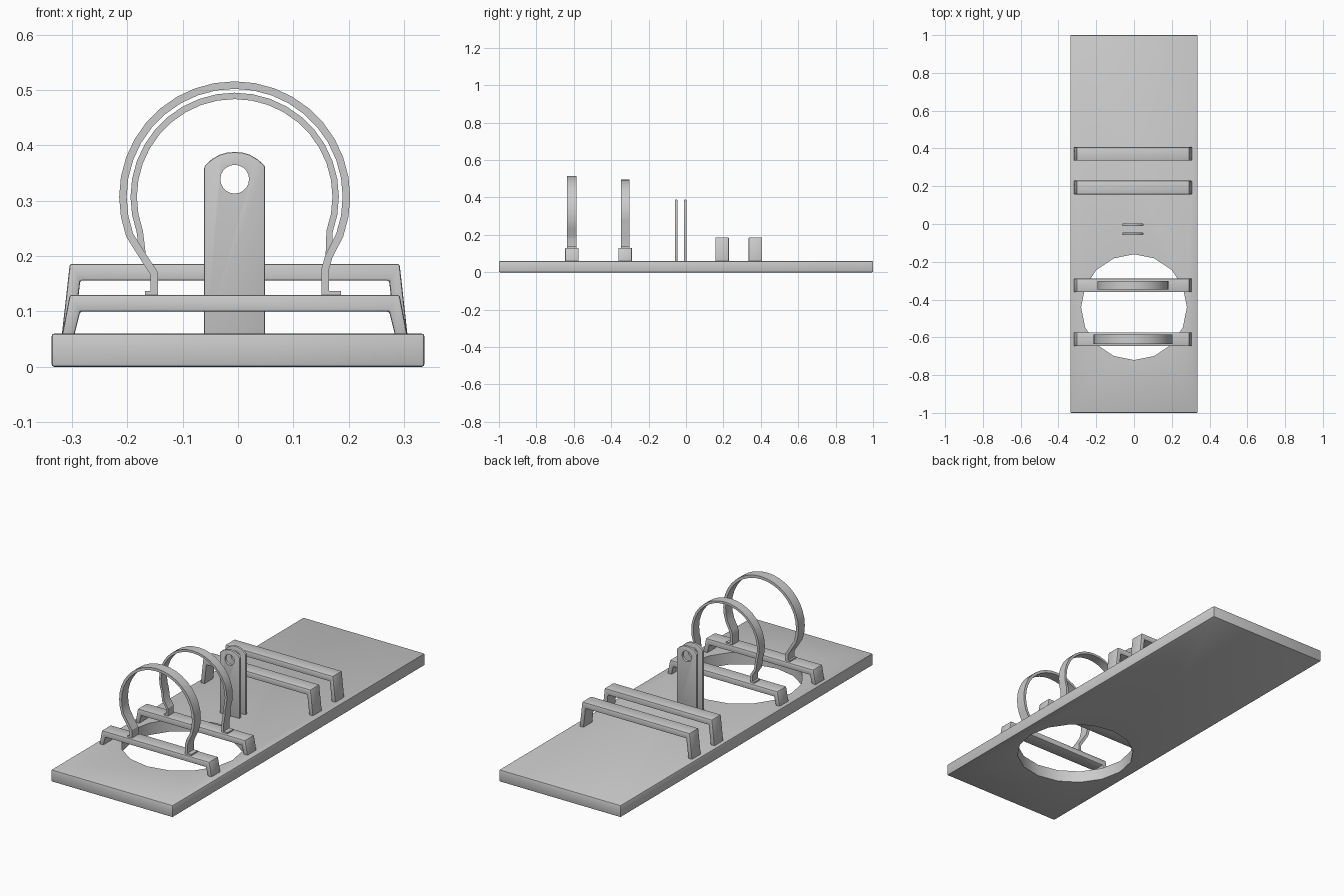
import bpy
import bmesh
from math import sin, cos, radians
from mathutils import Vector

default = bpy.data.objects.get("Cube")
if default:
    bpy.data.objects.remove(default, do_unlink=True)

grey = bpy.data.materials.new("plain_grey")
grey.use_nodes = True
GREY = (0.6, 0.6, 0.6, 1)
grey.diffuse_color = GREY
grey.node_tree.nodes["Principled BSDF"].inputs["Base Color"].default_value = GREY

CX = -0.006      # shared centre line of the upright parts
BASE_TOP = 0.06


def extrude_profile(name, points, y, depth, bevel=0.0):
    """Extrude an (x, z) outline along y, centred on the given y."""
    bm = bmesh.new()
    face = bm.faces.new([bm.verts.new((x, y - depth / 2, z)) for x, z in points])
    new = bmesh.ops.extrude_face_region(bm, geom=[face])["geom"]
    moved = [v for v in new if isinstance(v, bmesh.types.BMVert)]
    bmesh.ops.translate(bm, verts=moved, vec=(0, depth, 0))
    bmesh.ops.recalc_face_normals(bm, faces=bm.faces)
    mesh = bpy.data.meshes.new(name)
    bm.to_mesh(mesh)
    bm.free()
    mesh.materials.append(grey)
    obj = bpy.data.objects.new(name, mesh)
    bpy.context.collection.objects.link(obj)
    if bevel:
        mod = obj.modifiers.new("Soft edges", 'BEVEL')
        mod.width = bevel
        mod.segments = 2
        mod.limit_method = 'ANGLE'
        mod.angle_limit = radians(35)
    return obj


def drill(obj, location, radius, sides, rotation=(0, 0, 0)):
    """Cut a round hole with a hidden cylinder."""
    bpy.ops.mesh.primitive_cylinder_add(vertices=sides, radius=radius, depth=0.3,
                                        location=location, rotation=rotation)
    cutter = bpy.context.object
    cutter.name = obj.name + "_cutter"
    cutter.data.materials.append(grey)
    mod = obj.modifiers.new("Hole", 'BOOLEAN')
    mod.operation = 'DIFFERENCE'
    mod.solver = 'EXACT'
    mod.object = cutter
    finish(obj)
    bpy.data.objects.remove(cutter, do_unlink=True)


def finish(obj):
    """Apply modifiers and smooth the gentle edges."""
    bpy.ops.object.select_all(action='DESELECT')
    obj.select_set(True)
    bpy.context.view_layer.objects.active = obj
    for mod in list(obj.modifiers):
        bpy.ops.object.modifier_apply(modifier=mod.name)
    bpy.ops.object.shade_smooth_by_angle(angle=radians(30))


def strip_outline(path, thickness):
    """Offset an open path to both sides to give a closed outline."""
    pts = [Vector(p) for p in path]
    left, right = [], []
    for i, p in enumerate(pts):
        a = (p - pts[max(i - 1, 0)]).normalized()
        b = (pts[min(i + 1, len(pts) - 1)] - p).normalized()
        t = (a + b).normalized()
        n = Vector((-t.y, t.x))
        stretch = 1 / max(n.dot(Vector((-b.y, b.x))) if b.length else 1, 0.6)
        left.append(p + n * thickness / 2 * stretch)
        right.append(p - n * thickness / 2 * stretch)
    return left + right[::-1]


# Base board with a large round opening
base = extrude_profile("base_board", [(-0.337, 0), (0.337, 0), (0.337, BASE_TOP),
                                      (-0.337, BASE_TOP)], 0, 2, 0.005)
drill(base, (0, -0.44, 0.03), 0.28, 16)

# Cross bars on splayed legs
for name, y, top in (("front_bar", -0.61, 0.13), ("second_bar", -0.325, 0.13),
                     ("third_bar", 0.193, 0.186), ("rear_bar", 0.371, 0.186)):
    half = [(0.313, BASE_TOP - 0.008), (0.298, top), (0, top)]
    under = [(0, top - 0.03), (0.279, top - 0.03), (0.291, BASE_TOP - 0.008)]
    right = half[:2]
    inner = under[1:]
    outline = ([(CX + x, z) for x, z in right] +
               [(CX - x, z) for x, z in right[::-1]] +
               [(CX - x, z) for x, z in inner[::-1]] +
               [(CX + x, z) for x, z in inner])
    finish(extrude_profile(name, outline, y, 0.072, 0.004))

# Open hoops with narrowed feet standing on the front bars
for name, y, radius, thick, width in (("front_hoop", -0.61, 0.202, 0.0135, 0.051),
                                      ("second_hoop", -0.325, 0.1825, 0.0115, 0.046)):
    arc = [(CX + radius * cos(radians(a)), 0.307 + radius * sin(radians(a)))
           for a in range(-20, 201, 10)]
    path = ([(0.158, 0.127), (0.158, 0.178), (0.164, 0.199)] + arc +
            [(-0.172, 0.2), (-0.151, 0.168), (-0.151, 0.127)])
    finish(extrude_profile(name, strip_outline(path, thick), y, width))
    for side, x0, x1 in (("left", 0.155, 0.186), ("right", -0.168, -0.148)):
        finish(extrude_profile(f"{name}_{side}_foot", [(x0, 0.127), (x1, 0.127),
                               (x1, 0.137), (x0, 0.137)], y, width))

# Twin upright plates with a pivot hole
for name, y in (("front_plate", -0.052), ("rear_plate", -0.004)):
    crown = [(CX + 0.055 * s, 0.362 + 0.026 * (1 - abs(s) ** 2.4))
             for s in (1, 0.92, 0.75, 0.5, 0.25, 0, -0.25, -0.5, -0.75, -0.92, -1)]
    outline = [(CX - 0.055, 0.05), (CX + 0.055, 0.05)] + crown
    plate = extrude_profile(name, outline, y, 0.013, 0.003)
    drill(plate, (CX, y, 0.339), 0.026, 20, (radians(90), 0, 0))
